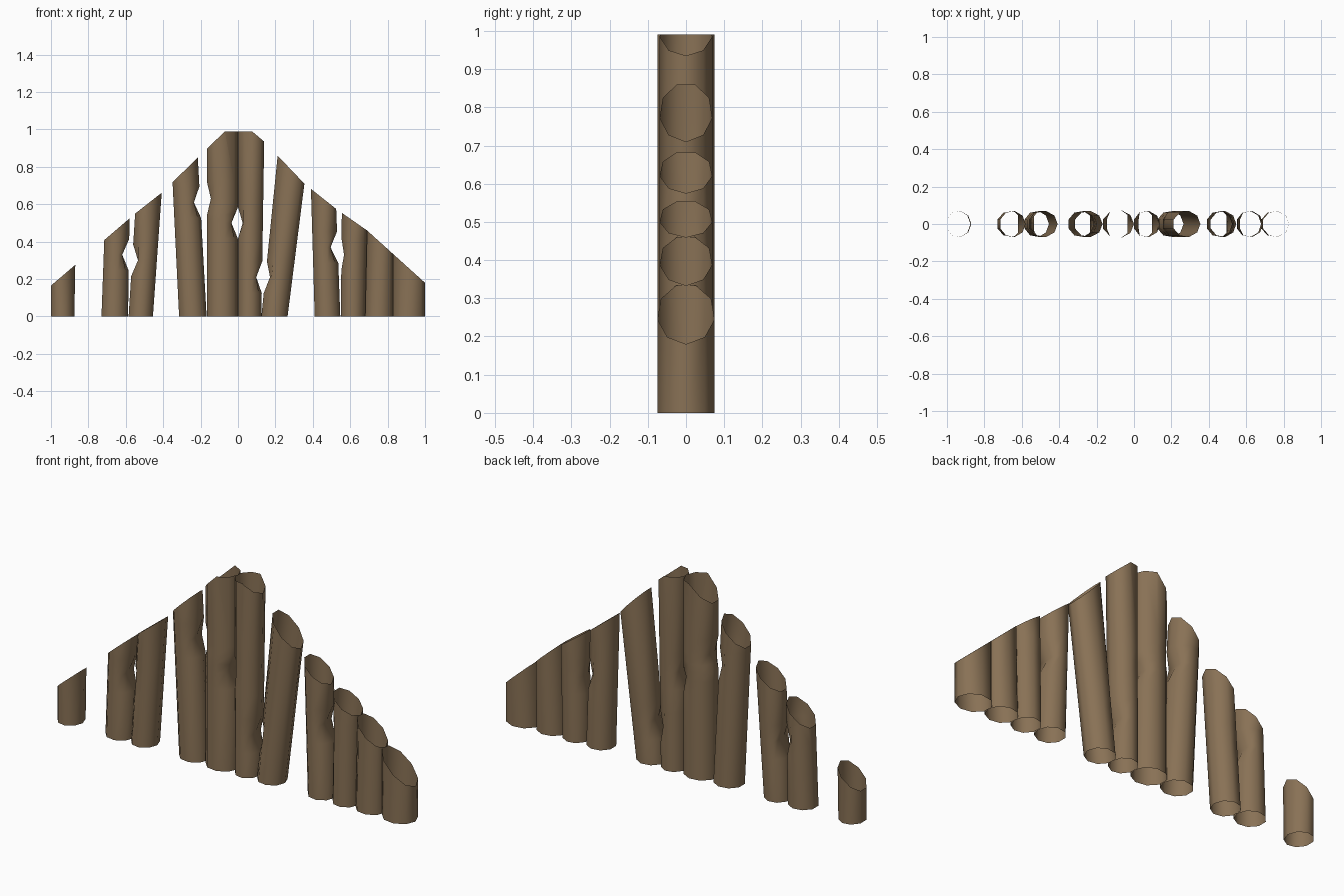
import bpy, bmesh, math

if "Cube" in bpy.data.objects:
    bpy.data.objects.remove(bpy.data.objects["Cube"])

SIDES = 9
BITE = 0.085   # half height of every bite in a log's side

wood = bpy.data.materials.new("weathered brown wood")
wood.diffuse_color = (0.25, 0.167, 0.092, 1)
wood.use_nodes = True
wood.node_tree.nodes["Principled BSDF"].inputs["Base Color"].default_value = wood.diffuse_color

# slope line that cuts the tops of all the logs
roof = [(-1, .165), (-.55, .55), (-.41, .66), (-.07, .99), (.075, .99),
        (.14, .935), (.355, .71), (.525, .575), (.69, .46), (1, .18)]

# each log: left and right x at the ground, left and right x at the roof line
logs = [(-1, -.875, -1, -.87), (-.73, -.588, -.715, -.58),
        (-.585, -.455, -.55, -.408), (-.315, -.168, -.35, -.215),
        (-.165, 0, -.165, 0), (0, .125, 0, .14), (.125, .265, .212, .355),
        (.41, .547, .39, .525), (.55, .68, .555, .69),
        (.68, .83, .69, .83), (.83, 1, .83, 1)]

# bites in the facing sides of logs: log number, height, depth
left_bites = [(3, .30, .031), (5, .63, .02), (6, .5, .025),
              (7, .21, .025), (9, .33, .014)]
right_bites = [(2, .33, .036), (4, .61, .034), (5, .5, .035),
               (6, .21, .031), (8, .37, .038)]


def roof_height(x):
    for (x0, z0), (x1, z1) in zip(roof, roof[1:]):
        if x <= x1:
            return z0 + (z1 - z0) * (x - x0) / (x1 - x0)
    return roof[-1][1]


def bite_depth(bites, z):
    return sum(d * max(0, 1 - abs(z - h) / BITE) for h, d in bites)


def make_log(n, l0, r0, l1, r1):
    """Open tube, squeezed where bitten, cut off along the roof line."""
    zl, zr = roof_height(l1), roof_height(r1)
    lb = [b[1:] for b in left_bites if b[0] == n]
    rb = [b[1:] for b in right_bites if b[0] == n]
    levels = {0, max(zl, zr) + 0.12}
    for h, d in lb + rb:
        levels |= {h - BITE, h, h + BITE}
    depth = 0.076 if r0 - l0 > 0.16 else 0.07
    low = -math.cos(math.pi / SIDES)
    bm = bmesh.new()
    rings = []
    for z in sorted(levels):
        a = l0 + (l1 - l0) * z / zl
        b = r0 + (r1 - r0) * z / zr
        lo, hi = a + bite_depth(lb, z), b - bite_depth(rb, z)
        ring = []
        for i in range(SIDES):
            ang = 2 * math.pi * i / SIDES
            x = a + (b - a) * (math.cos(ang) - low) / (1 - low)
            ring.append(bm.verts.new((min(max(x, lo), hi),
                                      depth * math.sin(ang), z)))
        rings.append(ring)
    for q0, q1 in zip(rings, rings[1:]):
        for i in range(SIDES):
            j = (i + 1) % SIDES
            bm.faces.new((q0[i], q0[j], q1[j], q1[i]))
    # cut by every roof piece that lies over this log
    for (x0, z0), (x1, z1) in zip(roof, roof[1:]):
        if min(x1, r1) - max(x0, l1) > 0.03:
            bmesh.ops.bisect_plane(
                bm, geom=bm.verts[:] + bm.edges[:] + bm.faces[:],
                plane_co=(x0, 0, z0), plane_no=(z0 - z1, 0, x1 - x0),
                clear_outer=True)
    name = f"palisade_log_{n}"
    me = bpy.data.meshes.new(name)
    bm.to_mesh(me)
    bm.free()
    me.materials.append(wood)
    for p in me.polygons:
        p.use_smooth = True
    bpy.context.collection.objects.link(bpy.data.objects.new(name, me))


for n, spec in enumerate(logs, 1):
    make_log(n, *spec)
